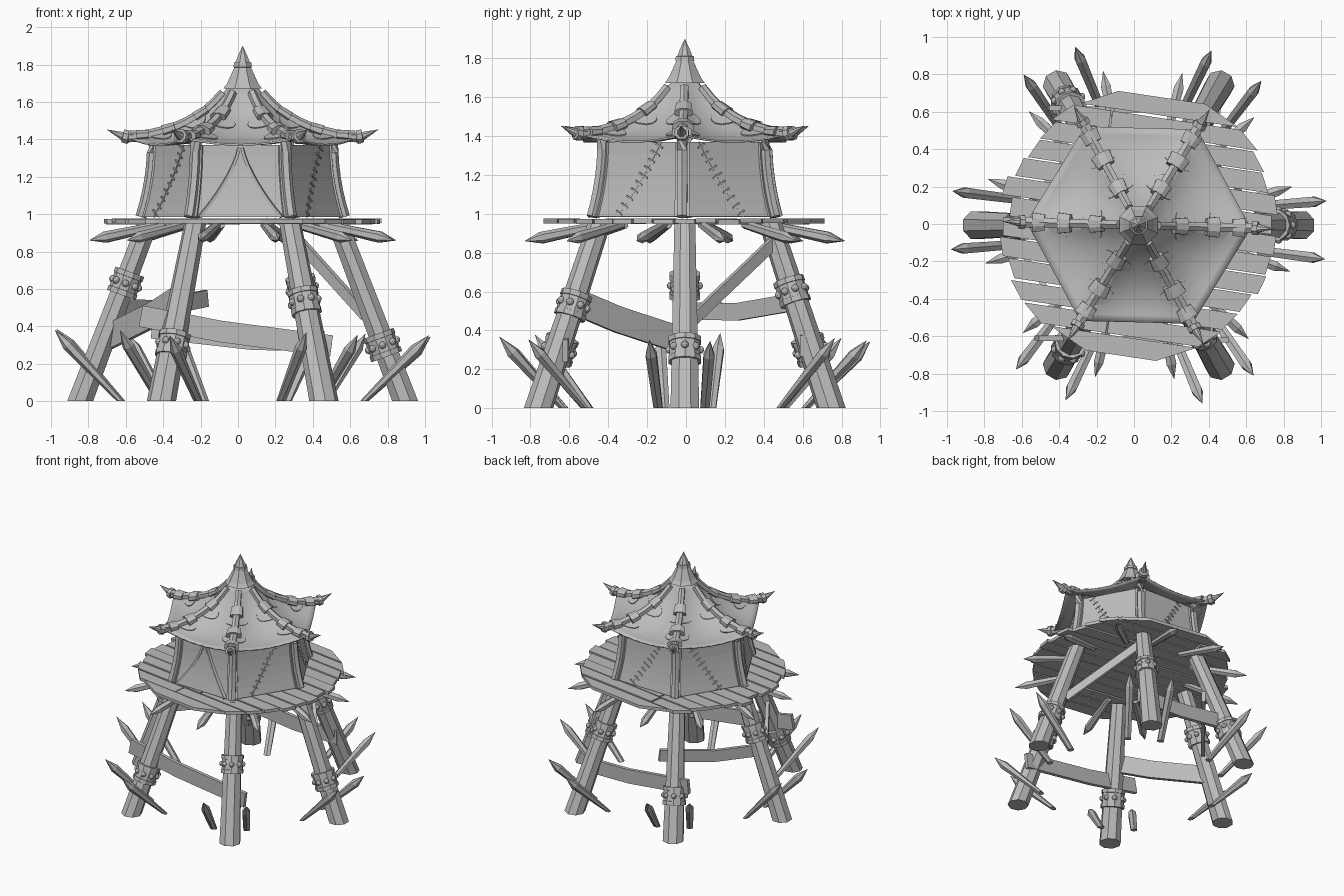
import bpy, bmesh, math, random
from math import sin, cos, pi, radians
from mathutils import Vector as V

random.seed(4)
if "Cube" in bpy.data.objects:
    bpy.data.objects.remove(bpy.data.objects["Cube"])

grey = bpy.data.materials.new("plain_grey")
grey.use_nodes = True
grey.diffuse_color = (0.5, 0.5, 0.5, 1)
grey.node_tree.nodes["Principled BSDF"].inputs["Base Color"].default_value = (0.5, 0.5, 0.5, 1)

CX, CY = 0.025, -0.006   # tent and platform axis
TWIST = 1.5  # small turn of the roof and stakes, degrees
UP = V((0, 0, 1))


def polar(r, deg, z, side=0.0):
    a = radians(deg)
    return V((CX + r * cos(a) - side * sin(a), CY + r * sin(a) + side * cos(a), z))


def outward(deg):
    return V((cos(radians(deg)), sin(radians(deg)), 0))


def finish(name, bm, thick=0.0, smooth=False):
    mesh = bpy.data.meshes.new(name)
    bmesh.ops.recalc_face_normals(bm, faces=bm.faces)
    bm.to_mesh(mesh)
    bm.free()
    mesh.materials.append(grey)
    ob = bpy.data.objects.new(name, mesh)
    bpy.context.collection.objects.link(ob)
    if thick:
        mod = ob.modifiers.new("thickness", 'SOLIDIFY')
        mod.thickness = thick
        mod.offset = 0
    if smooth:
        mesh.polygons.foreach_set("use_smooth", [True] * len(mesh.polygons))


def ngon(n, flat=1.0):
    return [(cos(2 * pi * (k + .5) / n), flat * sin(2 * pi * (k + .5) / n)) for k in range(n)]


def rect(w, h):
    return [(-w / 2, -h / 2), (w / 2, -h / 2), (w / 2, h / 2), (-w / 2, h / 2)]


def sweep(bm, pts, radii, section):
    """Sweep a cross-section along points, scaled by radii, kept above ground."""
    rings = []
    for i, p in enumerate(pts):
        d = (pts[min(i + 1, len(pts) - 1)] - pts[max(i - 1, 0)]).normalized()
        side = d.cross(UP)
        side = side.normalized() if side.length > 0.01 else V((1, 0, 0))
        top = side.cross(d)
        ring = []
        for a, b in section:
            q = p + (side * a + top * b) * max(radii[i], 0.0008)
            q.z = max(q.z, 0)
            ring.append(bm.verts.new(q))
        rings.append(ring)
    n = len(section)
    for lo, hi in zip(rings, rings[1:]):
        for k in range(n):
            bm.faces.new((lo[k], lo[(k + 1) % n], hi[(k + 1) % n], hi[k]))
    bm.faces.new(rings[0])
    bm.faces.new(rings[-1])


def part(name, pts, radii, section):
    bm = bmesh.new()
    sweep(bm, pts, radii, section)
    finish(name, bm)


def grid(bm, fn, nu, nv):
    vs = [[bm.verts.new(fn(i / nu, j / nv)) for j in range(nv + 1)] for i in range(nu + 1)]
    for i in range(nu):
        for j in range(nv):
            bm.faces.new((vs[i][j], vs[i + 1][j], vs[i + 1][j + 1], vs[i][j + 1]))


# legs with studded collars
collar_height = {0: .30, 60: .60, 120: .30, 180: .63, 240: .30, 300: .53}


def leg_pt(deg, z):
    return polar(.858 - .35 * z / .95, deg, z)


for deg, h in collar_height.items():
    part("leg", [leg_pt(deg, -.03), leg_pt(deg, .955)], [.08, .058], ngon(8))
    bm = bmesh.new()
    r = .088 - .018 * h
    zs = [-.062, -.036, -.035, .035, .036, .062]
    sweep(bm, [leg_pt(deg, h + z) for z in zs], [r + .005, r + .005, r, r, r + .005, r + .005], ngon(10))
    axis = (leg_pt(deg, 1) - leg_pt(deg, 0)).normalized()
    side = axis.cross(UP).normalized()
    out = side.cross(axis)
    for k in range(8):
        a = 2 * pi * k / 8
        c = leg_pt(deg, h) + (side * cos(a) + out * sin(a)) * (r - .003)
        ball = bmesh.ops.create_icosphere(bm, subdivisions=2, radius=.02)["verts"]
        bmesh.ops.translate(bm, verts=ball, vec=c)
    finish("leg_collar", bm)

    # sharpened stakes at the foot and under the platform
    for s in (-1, 1):
        d = deg - TWIST
        tip_z = .37 + random.uniform(-.03, .02)
        a, b = polar(.65, d, -.02, s * .12), polar(1.0, d, tip_z, s * .156)
        part("ground_stake", [a, a.lerp(b, .8), b], [.027, .032, 0], ngon(6))
        a, b = polar(.43, d + s * 13, .945), polar(.845, d + s * 15.5, .86)
        part("platform_stake", [a, a.lerp(b, .8), b], [.022, .03, 0], ngon(6))


# bent cross planks and one diagonal brace
def cross_plank(name, a, b, height, bend):
    a, b = V(a), V(b)
    part(name, [a, a.lerp(b, .42) - UP * bend, b], [1, 1, 1], rect(.028, height))


cross_plank("front_plank", (-.52, -.61, .455), (.50, -.62, .295), .115, .015)
cross_plank("right_plank", (-.29, -.62, .57), (-.71, .02, .335), .135, .015)
cross_plank("back_right_plank", (-.62, .04, .50), (-.17, .58, .55), .09, .025)
cross_plank("back_plank", (.46, .60, .32), (-.46, .62, .39), .11, .02)
cross_plank("diagonal_brace", (.68, .04, .46), (.32, .46, .86), .06, 0)

# platform of rough planks clipped to a round outline
bm = bmesh.new()
R, rows, tilt = .735, 13, radians(-8.5)
step = 2 * .705 / rows
for k in range(rows):
    y0 = -.705 + k * step + .004
    y1 = y0 + step - random.uniform(.006, .014)
    jl, jr = random.uniform(-.04, .02), random.uniform(-.04, .02)
    left = [-math.sqrt(R * R - y * y) - jl for y in (y0, y1)]
    right = [math.sqrt(R * R - y * y) + jr for y in (y0, y1)]
    cut = random.uniform(-.25, .25)
    spans = [(left, [cut, cut]), ([cut + .008] * 2, right)] if 0 < k < rows - 1 else [(left, right)]
    for l, r in spans:
        z = .948 + random.uniform(-.005, .005)
        outline = [(l[0], y0), (r[0], y0), (r[1], y1), (l[1], y1)]
        face = bm.faces.new([bm.verts.new((.03 + x * cos(tilt) - y * sin(tilt),
                                           x * sin(tilt) + y * cos(tilt) - .01, z)) for x, y in outline])
        up = bmesh.ops.extrude_face_region(bm, geom=[face])["geom"]
        bmesh.ops.translate(bm, verts=[g for g in up if isinstance(g, bmesh.types.BMVert)], vec=(0, 0, .024))
finish("platform_planks", bm)


# tent walls flaring at the base
def wall_pt(deg, t, h, off=0.0):
    r = .482 + .062 * (1 - h) ** 2
    z = .985 + .385 * h
    return polar(r, deg, z).lerp(polar(r, deg + 60, z), t) + outward(deg + 30) * off


bm = bmesh.new()
for deg in range(0, 360, 60):
    grid(bm, lambda u, v: wall_pt(deg - TWIST, v, u), 6, 2)
finish("tent_walls", bm, .008)

for deg in range(0, 360, 60):
    d = deg - TWIST
    path = [wall_pt(d, 0, 1.07 * k / 6) for k in range(7)]
    part("wall_post", path, [.03] * 7, ngon(6))
    for s in (.06, .94):
        part("wall_hem", [wall_pt(d, s, k / 6, .002) for k in range(7)], [1] * 7, rect(.02, .016))

# stitched seams
for deg in (0, 60, 120, 180, 300):
    d = deg - TWIST
    t0, t1 = (.66, .2) if deg in (0, 120) else (.28, .74)
    bm = bmesh.new()
    seam = [wall_pt(d, t0 + (t1 - t0) * k / 10, k / 10, .004) for k in range(11)]
    sweep(bm, seam, [.005] * 11, ngon(4))
    for p, q in zip(seam, seam[1:]):
        normal = outward(d + 30)
        across = (q - p).normalized().cross(normal).normalized() * random.uniform(.02, .03)
        m = (p + q) / 2 + normal * .003
        sweep(bm, [m - across, m + across], [.006, .006], ngon(4))
    finish("wall_seam", bm)

# door flaps on the front wall
FRONT = 240 - TWIST
bm = bmesh.new()
grid(bm, lambda u, v: wall_pt(FRONT, .5 + (v - .5) * (.78 * (1 - u) ** 1.3 + .03), u * .96, .009), 8, 4)
finish("door_flap", bm, .008)
for s in (-1, 1):
    edge = [wall_pt(FRONT, .5 + s * (.39 * (1 - k / 8) ** 1.3 + .015), .96 * k / 8, .012) for k in range(9)]
    part("door_edge", edge, [1] * 9, rect(.022, .016))

# swept roof
profile = [(.06, 1.70), (.12, 1.615), (.2, 1.54), (.29, 1.485), (.39, 1.44), (.5, 1.412), (.6, 1.405)]


def roof_z(r):
    for (r0, z0), (r1, z1) in zip(profile, profile[1:]):
        if r <= r1:
            return z0 + (z1 - z0) * (r - r0) / (r1 - r0)
    return profile[-1][1]


def roof_pt(deg, u, v, lift=0.0):
    r = .06 + .54 * u
    sag = .034 * u + .022 * sin(pi * u)
    z = roof_z(r) - 4 * v * (1 - v) * sag + lift
    return polar(r, deg, z).lerp(polar(r, deg + 60, z), v)


bm = bmesh.new()
for deg in range(0, 360, 60):
    grid(bm, lambda u, v: roof_pt(deg - TWIST, u, v), 12, 8)
bmesh.ops.remove_doubles(bm, verts=bm.verts, dist=.0005)
finish("roof_cloth", bm, .01, True)

for deg in range(0, 360, 60):
    d = deg - TWIST
    rib = [roof_pt(d, .08 + .092 * k, 0, .012) for k in range(11)]
    part("roof_rib", rib, [.024 + .006 * k / 10 for k in range(11)], ngon(6))
    # cloth wraps around the rib
    for u, w in ((.3, .05), (.62, .06), (.88, .056)):
        part("rib_wrap", [roof_pt(d, u + s, 0, .012) for s in (-.06, .06)], [w * .85, w], ngon(8, .6))
    # round patches beside the rib, laid on the cloth
    for u0 in (.38, .72):
        reach = .1 / (.06 + .54 * u0)
        for base, flip in ((d, False), (d - 60, True)):
            def patch_pt(a, b):
                v = b * reach * sin(pi * a)
                return roof_pt(base, u0 + .1 * cos(pi * a), 1 - v if flip else v, .009)
            bm = bmesh.new()
            grid(bm, patch_pt, 8, 3)
            bmesh.ops.remove_doubles(bm, verts=bm.verts, dist=.0005)
            finish("roof_patch", bm, .008)
    # corner horn with ring
    horn = [polar(r, d, z) for r, z in ((.54, 1.415), (.61, 1.412), (.612, 1.412),
                                        (.64, 1.418), (.642, 1.418), (.725, 1.452))]
    part("corner_horn", horn, [.03, .03, .04, .038, .024, 0], ngon(8))

# crown and finial
crown = [(1.672, .112), (1.70, .09), (1.74, .07), (1.785, .048), (1.786, .053), (1.81, .05),
         (1.811, .042), (1.845, .028), (1.90, 0)]
part("roof_finial", [V((CX, CY, z)) for z, r in crown], [r for z, r in crown], ngon(8))
